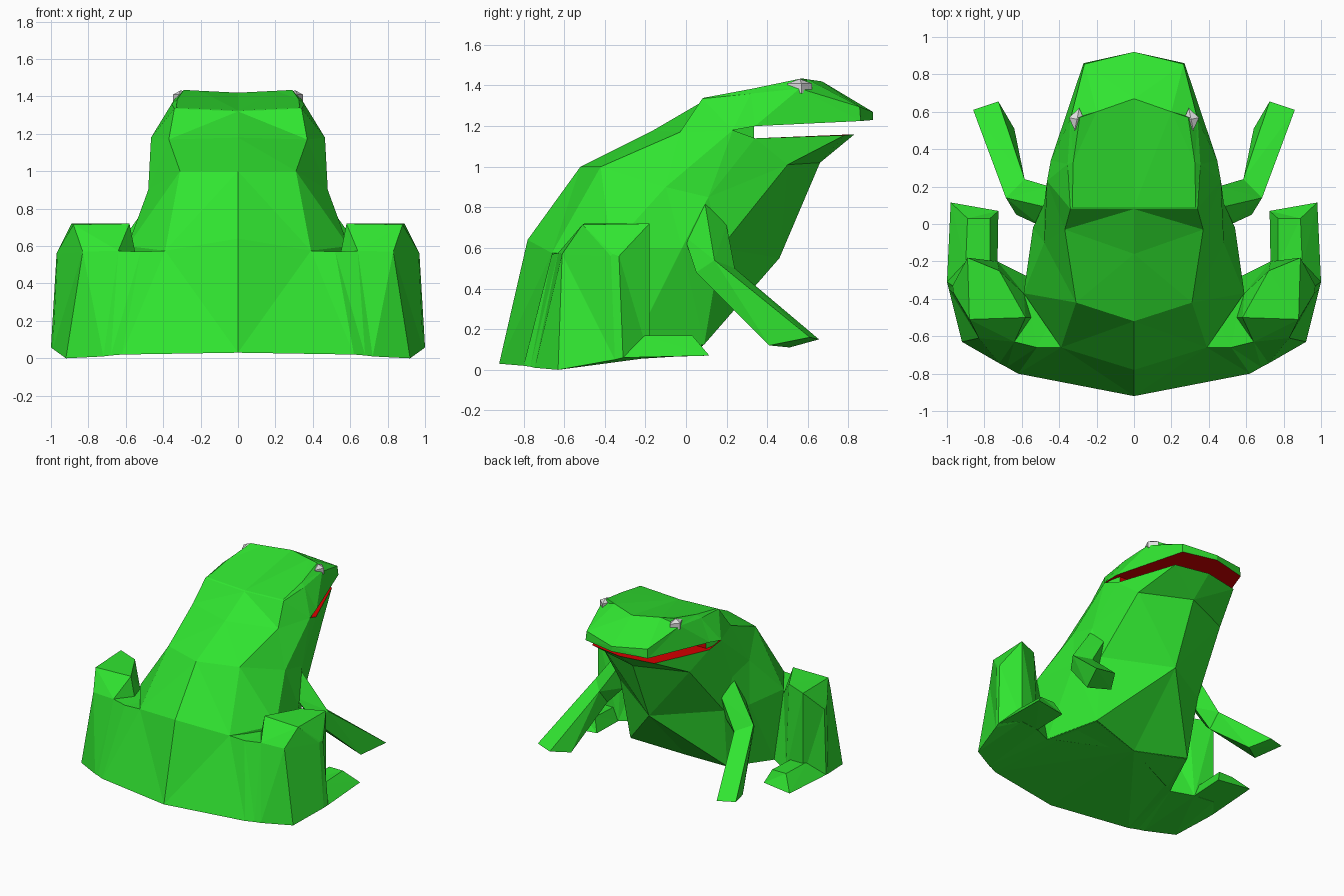
import bpy, bmesh


def material(name, rgb):
    m = bpy.data.materials.new(name)
    m.diffuse_color = (*rgb, 1)
    return m


GREEN = material("frog green", (0.03, 0.78, 0.03))
RED = material("mouth red", (0.68, 0.0, 0.0))
WHITE = material("eye white", (0.75, 0.75, 0.75))


def mirror_ring(half):
    """Close a half outline that starts and ends on x = 0."""
    return half + [(-x, y, z) for x, y, z in reversed(half[1:-1])]


def loft(name, rings, red_rule=None):
    """Skin a row of equal closed rings and cap both ends."""
    bm = bmesh.new()
    rows = [[bm.verts.new(p) for p in r] for r in rings]
    n = len(rows[0])
    for a, b in zip(rows, rows[1:]):
        for i in range(n):
            j = (i + 1) % n
            bm.faces.new((a[i], a[j], b[j], b[i]))
    bm.faces.new(rows[0])
    bm.faces.new(rows[-1])
    bmesh.ops.triangulate(bm, faces=bm.faces[:])
    bmesh.ops.recalc_face_normals(bm, faces=bm.faces[:])
    if red_rule:
        for f in bm.faces:
            if red_rule(f.normal, f.calc_center_median()):
                f.material_index = 1
    me = bpy.data.meshes.new(name)
    bm.to_mesh(me)
    bm.free()
    me.materials.append(GREEN)
    me.materials.append(RED)
    ob = bpy.data.objects.new(name, me)
    bpy.context.collection.objects.link(ob)
    return ob


# Torso with lower jaw: level outlines from belly up to the jaw, back to chest
loft("torso_and_jaw", [mirror_ring(h) for h in (
    [(0, -.75, .15), (.43, -.55, .15), (.52, -.42, .15), (.57, -.28, .08), (.42, .09, .125), (0, .0, .07)],
    [(0, -.78, .64), (.39, -.66, .575), (.59, -.37, .60), (.54, -.02, .60), (.45, .17, .60), (0, .46, .55)],
    [(0, -.52, 1.0), (.31, -.42, 1.0), (.48, -.10, .90), (.48, .11, .85), (.38, .50, 1.01), (0, .66, 1.02)],
    [(0, -.16, 1.18), (.37, -.03, 1.17), (.465, .23, 1.18), (.44, .34, 1.14), (.27, .78, 1.155), (0, .83, 1.16)],
)], lambda n, c: n.z > .8 and c.z > 1.12)

# Neck block closing the back of the mouth
neck = [(0, -.05), (.34, .04), (.445, .24), (.41, .335), (0, .335)]
loft("neck", [mirror_ring([(x, y, z) for x, y in neck]) for z in (1.13, 1.205)],
     lambda n, c: n.y > .9)

# Head: mouth line, brow line and crown
loft("head", [mirror_ring(h) for h in (
    [(0, -.16, 1.18), (.37, -.03, 1.17), (.465, .23, 1.18), (.445, .34, 1.20), (.27, .86, 1.225), (0, .92, 1.23)],
    [(0, .08, 1.32), (.34, .08, 1.335), (.355, .32, 1.36), (.34, .56, 1.385), (.265, .855, 1.295), (0, .92, 1.27)],
    [(0, .09, 1.325), (.33, .09, 1.34), (.325, .33, 1.385), (.29, .57, 1.435), (.20, .60, 1.43), (0, .67, 1.42)],
)], lambda n, c: n.z < -.8)

# Haunches: back bottom, back shoulder, top back, top front, front bottom
half = [
    [(0, -.92, .03), (0, -.78, .64), (0, -.50, .60), (0, -.20, .50), (0, .0, .068)],
    [(.62, -.80, .02), (.39, -.66, .575), (.43, -.50, .57), (.44, -.36, .57), (.42, .085, .12)],
    [(.68, -.766, .015), (.52, -.66, .57), (.55, -.50, .57), (.59, -.37, .57), (.57, -.28, .075)],
    [(.72, -.745, .01), (.64, -.63, .575), (.58, -.50, .72), (.72, -.25, .72), (.73, -.20, .06)],
    [(.92, -.63, .00), (.83, -.61, .57), (.88, -.51, .715), (.89, -.18, .72), (.89, -.18, .06)],
    [(.99, -.35, .05), (.965, -.37, .56), (.966, -.36, .57), (.97, -.33, .56), (1.0, -.31, .06)],
]
loft("haunches", [[(-x, y, z) for x, y, z in s] for s in reversed(half[1:])] + half)

for side, s in (("left", -1), ("right", 1)):
    def sided(rings):
        return [[(s * x, y, z) for x, y, z in r] for r in rings]

    # Hind foot
    loft(side + "_foot", sided([
        [(.73, -.22, .06), (1.0, -.31, .06), (.90, -.22, .17), (.77, -.22, .16)],
        [(.725, .07, .07), (.98, .115, .07), (.89, .03, .17), (.77, .03, .17)]]))
    # Front leg: shoulder, elbow, hand
    loft(side + "_front_leg", sided([
        [(.45, .20, .71), (.47, .09, .84), (.50, -.01, .66), (.44, .14, .53)],
        [(.585, .24, .50), (.685, .14, .54), (.63, .05, .48), (.57, .16, .39)],
        [(.725, .655, .15), (.86, .61, .16), (.78, .41, .12), (.64, .51, .11)]]))
    # Eye: faceted bead half sunk in the head
    bpy.ops.mesh.primitive_uv_sphere_add(segments=4, ring_count=2, radius=1,
                                         location=(s * .305, .56, 1.387))
    eye = bpy.context.object
    eye.name = side + "_eye"
    eye.scale = (.05, .07, .046)
    eye.rotation_euler = (0, 0, s * .2)
    eye.data.materials.append(WHITE)
